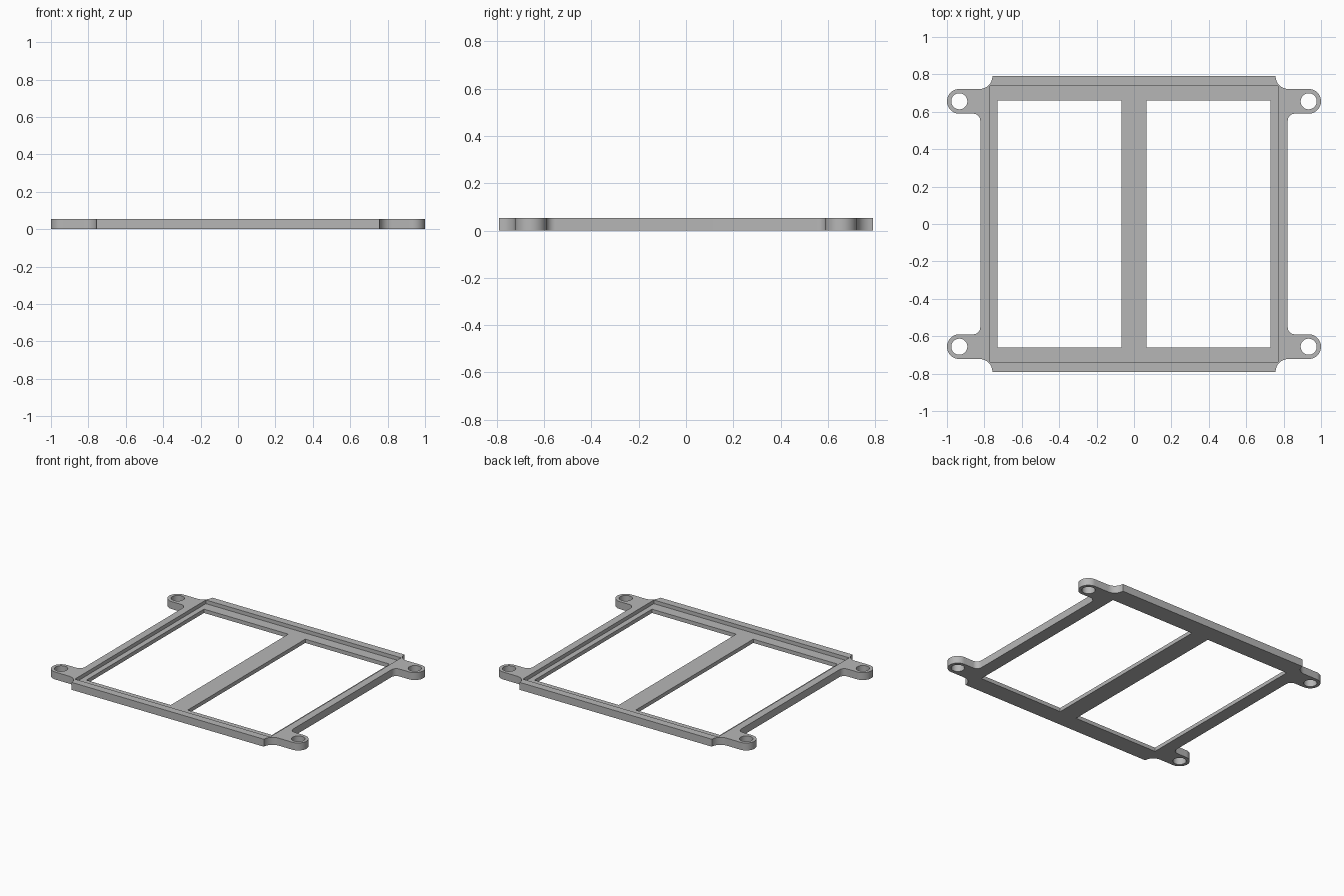
import bpy, bmesh, math
from mathutils import Matrix

if "Cube" in bpy.data.objects:
    bpy.data.objects.remove(bpy.data.objects["Cube"])

H, FLOOR = 0.053, 0.027            # full height, recessed floor height
TAB_X, TAB_Y, TAB_R, HOLE_R = 0.934, 0.656, 0.066, 0.043
SIDE_X, END_Y = 0.822, 0.79

grey = bpy.data.materials.new("grey")
grey.diffuse_color = (0.47, 0.47, 0.47, 1)
grey.use_nodes = True
grey.node_tree.nodes["Principled BSDF"].inputs["Base Color"].default_value = grey.diffuse_color


def arc(cx, cy, r, a0, a1, n):
    return [(cx + r * math.cos(math.radians(a0 + (a1 - a0) * i / n)),
             cy + r * math.sin(math.radians(a0 + (a1 - a0) * i / n))) for i in range(n + 1)]


def prism(name, pts, z0, z1):
    """Extrude a closed profile between two heights."""
    bm = bmesh.new()
    face = bm.faces.new([bm.verts.new((x, y, z0)) for x, y in pts])
    top = bmesh.ops.extrude_face_region(bm, geom=[face])["geom"]
    bmesh.ops.translate(bm, vec=(0, 0, z1 - z0),
                        verts=[v for v in top if isinstance(v, bmesh.types.BMVert)])
    bmesh.ops.recalc_face_normals(bm, faces=bm.faces)
    me = bpy.data.meshes.new(name)
    bm.to_mesh(me)
    bm.free()
    ob = bpy.data.objects.new(name, me)
    bpy.context.collection.objects.link(ob)
    me.materials.append(grey)
    return ob


def rect(x0, x1, y0, y1):
    return [(x0, y0), (x1, y0), (x1, y1), (x0, y1)]


# One corner of the outline: side fillet, rounded tab, concave notch to the end rail
tab_low, tab_top = TAB_Y - TAB_R, TAB_Y + TAB_R
quarter = arc(SIDE_X + 0.038, tab_low - 0.038, 0.038, 180, 90, 8)
quarter += arc(TAB_X, TAB_Y, TAB_R, -90, 90, 24)
quarter += arc(SIDE_X + 0.003, END_Y, END_Y - tab_top, 270, 180, 8)

# Mirror the corner around both axes
half = quarter + [(-x, y) for x, y in reversed(quarter)]
outline = half + [(x, -y) for x, y in reversed(half)]
frame = prism("frame", outline, 0, H)

# Recess, two windows and four screw holes
cutters = [prism("recess_cutter", rect(-0.769, 0.769, -0.737, 0.737), FLOOR, H + 0.1)]
for s in (-1, 1):
    xs = sorted((s * 0.067, s * 0.731))
    cutters.append(prism("window_cutter", rect(*xs, -0.661, 0.661), -0.1, H + 0.1))
    for t in (-1, 1):
        ring = arc(s * TAB_X, t * TAB_Y, HOLE_R, 0, 360, 32)[:-1]
        cutters.append(prism("hole_cutter", ring, -0.1, H + 0.1))

bpy.context.view_layer.objects.active = frame
for c in cutters:
    c.hide_render = True
    mod = frame.modifiers.new("cut", "BOOLEAN")
    mod.operation, mod.solver, mod.object = "DIFFERENCE", "EXACT", c
    bpy.ops.object.modifier_apply(modifier=mod.name)
for c in cutters:
    bpy.data.objects.remove(c)

# Smooth the round walls, keep the rims crisp
bpy.ops.object.select_all(action="DESELECT")
frame.select_set(True)
bpy.ops.object.shade_smooth_by_angle(angle=math.radians(30))
